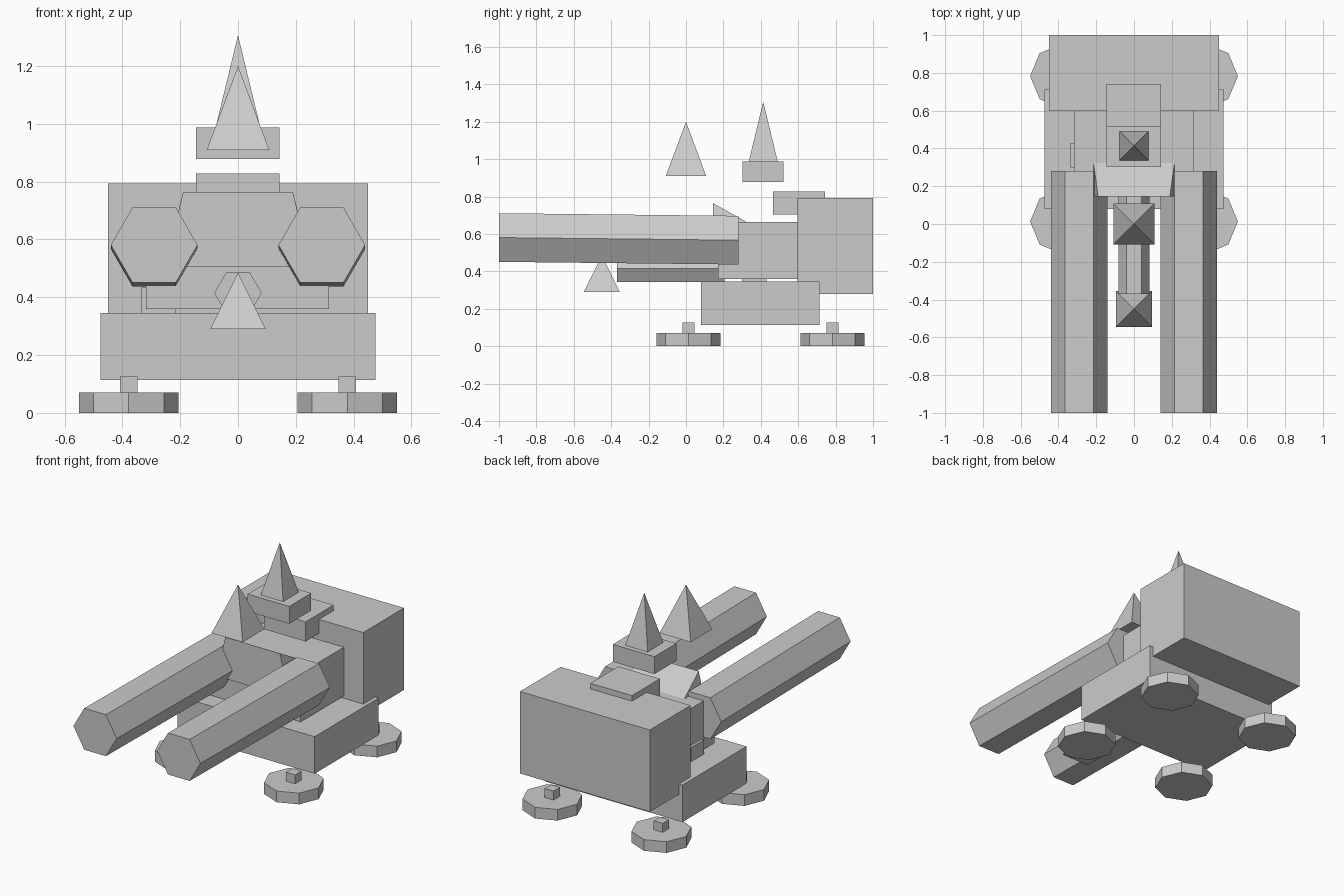
import bpy, bmesh, math
from mathutils import Vector

if "Cube" in bpy.data.objects:
    bpy.data.objects.remove(bpy.data.objects["Cube"])

grey = bpy.data.materials.new("plain_grey")
grey.diffuse_color = (0.6, 0.6, 0.6, 1)
grey.use_nodes = True
grey.node_tree.nodes["Principled BSDF"].inputs["Base Color"].default_value = grey.diffuse_color


def finish(name, bm):
    bmesh.ops.recalc_face_normals(bm, faces=bm.faces)
    mesh = bpy.data.meshes.new(name)
    bm.to_mesh(mesh)
    bm.free()
    mesh.materials.append(grey)
    obj = bpy.data.objects.new(name, mesh)
    bpy.context.collection.objects.link(obj)
    return obj


def loft(name, rings):
    """Join two equal rings of points into a closed solid."""
    bm = bmesh.new()
    a, b = [[bm.verts.new(p) for p in ring] for ring in rings]
    n = len(a)
    bm.faces.new(a)
    bm.faces.new(b)
    for i in range(n):
        j = (i + 1) % n
        bm.faces.new((a[i], a[j], b[j], b[i]))
    return finish(name, bm)


def box(name, x, y, z):
    rings = [[(x[0], y[0], h), (x[1], y[0], h), (x[1], y[1], h), (x[0], y[1], h)] for h in z]
    return loft(name, rings)


def hex_barrel(name, x, r, start, end):
    """Six-sided tube between two (y, z) centres, corners pointing sideways."""
    angles = [math.radians(60 * i) for i in range(6)]
    return loft(name, [[(x + r * math.cos(a), y, z + r * math.sin(a)) for a in angles]
                       for y, z in (start, end)])


def pyramid(name, y, half, base, apex):
    bm = bmesh.new()
    ring = [bm.verts.new((sx * half, y + sy * half, base))
            for sx, sy in ((-1, -1), (1, -1), (1, 1), (-1, 1))]
    top = bm.verts.new((0, y, apex))
    bm.faces.new(ring)
    for i in range(4):
        bm.faces.new((ring[i], ring[(i + 1) % 4], top))
    return finish(name, bm)


# Hull
box("chassis", (-0.475, 0.475), (0.08, 0.713), (0.113, 0.345))
box("rear_block", (-0.45, 0.45), (0.597, 1.0), (0.28, 0.793))
box("middle_body", (-0.318, 0.315), (0.17, 0.6), (0.36, 0.665))
box("body_support", (-0.335, -0.217), (0.3, 0.43), (0.34, 0.433))
box("roof_plate", (-0.145, 0.143), (0.465, 0.742), (0.705, 0.828))

# Sloped wedge on the front of the body
loft("front_wedge", [
    [(s * -0.25, 0.145, 0.505), (s * -0.19, 0.145, 0.765), (s * -0.25, 0.59, 0.515)]
    for s in (1, -1)])

# Feet with short stubs
for side, sx in (("left", -1), ("right", 1)):
    for end, y in (("front", 0.013), ("rear", 0.783)):
        x = sx * 0.378
        rings = [[(x + 0.172 * math.cos(i * math.pi / 4),
                   y + 0.172 * math.sin(i * math.pi / 4), z) for i in range(8)]
                 for z in (0, 0.07)]
        loft(f"foot_{end}_{side}", rings)
        box(f"foot_stub_{end}_{side}", (x - 0.031, x + 0.031),
            (y - 0.032, y + 0.032), (0.03, 0.126))
    # Large twin barrels
    hex_barrel(f"barrel_{side}", sx * 0.29, 0.15, (-1.0, 0.581), (0.28, 0.567))

# Small centre barrel and its pointed tip
hex_barrel("centre_barrel", 0, 0.082, (-0.37, 0.415), (0.205, 0.415))
pyramid("front_spike", -0.45, 0.096, 0.29, 0.485)

# Floating spikes
pyramid("middle_spike", 0, 0.108, 0.91, 1.2)
box("spike_base", (-0.145, 0.143), (0.303, 0.52), (0.878, 0.987))
pyramid("rear_spike", 0.413, 0.078, 0.985, 1.307)
